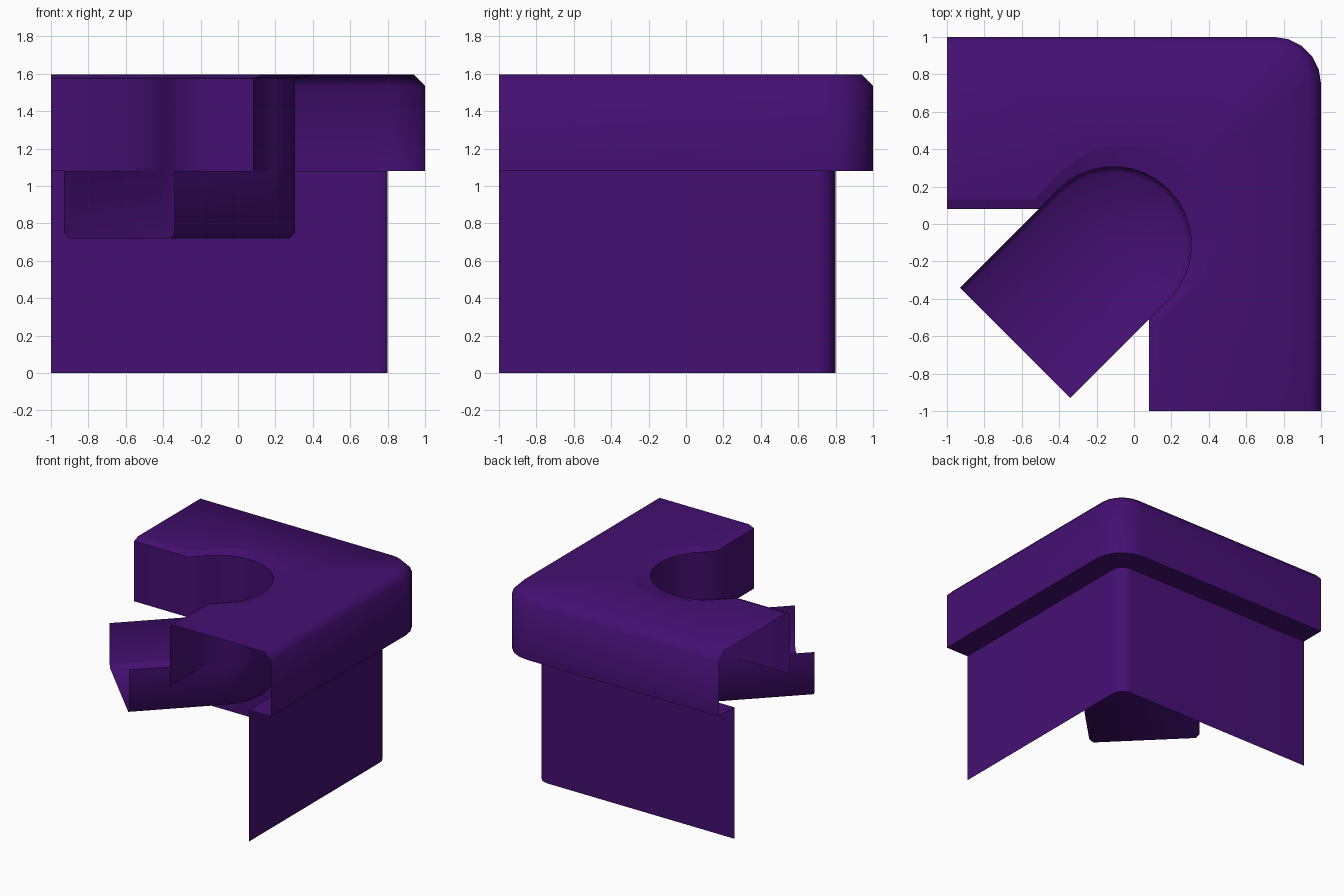
import bpy, bmesh, math

if "Cube" in bpy.data.objects:
    bpy.data.objects.remove(bpy.data.objects["Cube"])

mat = bpy.data.materials.new("dark_purple")
mat.diffuse_color = (0.058, 0.005, 0.17, 1)
mat.use_nodes = True
mat.node_tree.nodes["Principled BSDF"].inputs["Base Color"].default_value = mat.diffuse_color


def arc(cx, cy, r, a0, a1, n):
    return [(cx + r * math.cos(math.radians(a0 + (a1 - a0) * i / n)),
             cy + r * math.sin(math.radians(a0 + (a1 - a0) * i / n))) for i in range(n + 1)]


def corner(d, r):
    """Outer L path at distance d from centre with a rounded corner."""
    return [(-1, d)] + arc(d - r, d - r, r, 90, 0, 5) + [(d, -1)]


def recess(edge, c, r):
    """Inner L path with a round-ended recess on the diagonal."""
    x = edge - r * math.sqrt(2)
    return [(-1, edge), (x, edge)] + arc(c, c, r, 135, -45, 18) + [(edge, x), (edge, -1)]


def channel(c, r, end):
    """U path whose open ends lie square across the diagonal."""
    h = r * math.sqrt(0.5)
    return [(end - h, end + h)] + arc(c, c, r, 135, -45, 18) + [(end + h, end - h)]


def build(name, rings, fill=None):
    """Bridge a list of (path, z) open rings; fill closes one as a flat face."""
    bm = bmesh.new()
    rows = [[bm.verts.new((x, y, z)) for x, y in path] for path, z in rings]
    for a, b in zip(rows, rows[1:]):
        for i in range(len(a) - 1):
            bm.faces.new((a[i], a[i + 1], b[i + 1], b[i]))
    if fill:
        path, z = fill
        extra = [bm.verts.new((x, y, z)) for x, y in path]
        f = bm.faces.new(rows[-1] + extra[::-1])
        bmesh.ops.triangulate(bm, faces=[f])
    bmesh.ops.recalc_face_normals(bm, faces=bm.faces)
    # Sheet parts: the last face (top or floor) must look upward
    bm.faces.ensure_lookup_table()
    if fill and bm.faces[-1].normal.z < 0:
        bmesh.ops.reverse_faces(bm, faces=bm.faces)
    me = bpy.data.meshes.new(name)
    bm.to_mesh(me)
    bm.free()
    me.materials.append(mat)
    ob = bpy.data.objects.new(name, me)
    bpy.context.collection.objects.link(ob)
    bpy.context.view_layer.objects.active = ob
    bpy.ops.object.select_all(action='DESELECT')
    ob.select_set(True)
    bpy.ops.object.shade_smooth_by_angle(angle=math.radians(50))
    return ob


# Lower wall, overhanging fascia, chamfer and top with the recess outline
rim = recess(0.13, -0.045, 0.47)
build("corner_wall_and_top",
      [(corner(0.8, 0.1), 0), (corner(0.8, 0.1), 1.08), (corner(1, 0.25), 1.08),
       (corner(1, 0.25), 1.535), (corner(0.94, 0.19), 1.595)],
      fill=(rim, 1.595))

# Inner lip sloping down from the top, then the inner face
lip = recess(0.08, -0.11, 0.417)
build("inner_face", [(lip, 1.08), (lip, 1.575), (rim, 1.595)])

# Open-ended diagonal channel with a softened floor edge
side = channel(-0.11, 0.417, -0.635)
floor = channel(-0.11, 0.387, -0.635)
build("channel", [(side, 1.08), (side, 0.75), (floor, 0.72)],
      fill=([(-0.635, -0.635)], 0.72))
